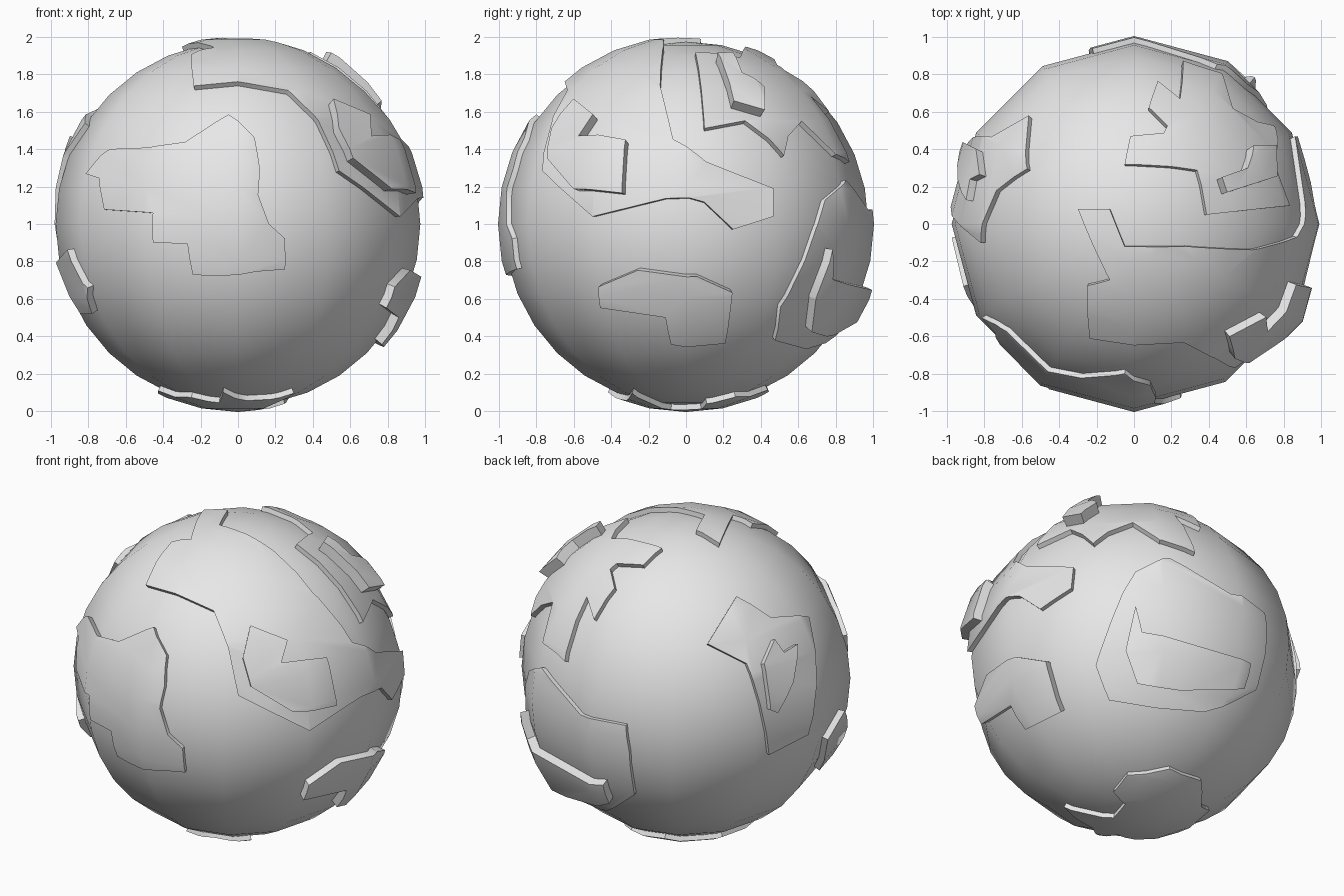
import bpy
import bmesh
import math
from mathutils import Vector

cube = bpy.data.objects.get("Cube")
if cube:
    bpy.data.objects.remove(cube)

CENTRE = Vector((0, 0, 1))
GLOBE_RADIUS = 0.975
LAND, HILL = 1.005, 1.06      # heights of the two raised levels

stone = bpy.data.materials.new("light_grey")
stone.use_nodes = True
colour = (0.8, 0.8, 0.8, 1)
stone.diffuse_color = colour
stone.node_tree.nodes["Principled BSDF"].inputs["Base Color"].default_value = colour


def add_object(name, bm):
    mesh = bpy.data.meshes.new(name)
    bm.to_mesh(mesh)
    bm.free()
    obj = bpy.data.objects.new(name, mesh)
    obj.location = CENTRE
    bpy.context.collection.objects.link(obj)
    return obj


def finish(obj):
    mesh = obj.data
    mesh.materials.clear()
    mesh.materials.append(stone)
    for face in mesh.polygons:
        face.use_smooth = True
        face.material_index = 0
    mesh.set_sharp_from_angle(angle=math.radians(40))


def add_globe(name, radius):
    bm = bmesh.new()
    bmesh.ops.create_uvsphere(bm, u_segments=12, v_segments=16, radius=radius)
    return add_object(name, bm)


# Drawing planes for the outlines: right axis and up axis
X, Y, Z = Vector((1, 0, 0)), Vector((0, 1, 0)), Vector((0, 0, 1))


def tilted(azimuth, elevation):
    a, e = math.radians(azimuth), math.radians(elevation)
    out = Vector((math.cos(a), math.sin(a), 0))
    return Z.cross(out), Z * math.cos(e) - out * math.sin(e)


FRONT, SIDE, TOP, BOTTOM = (X, Z), (Y, Z), (X, Y), (X, -Y)
BACK_LEFT, BACK_LOW = tilted(125, 25), tilted(50, -30)


def on_globe(plane, points, radius=1.0):
    """Project flat outline points onto the near side of the globe."""
    right, up = plane
    toward = right.cross(up)
    result = []
    for u, v in points:
        depth = math.sqrt(max(radius ** 2 - u * u - v * v, 0))
        result.append((right * u + up * v + toward * depth).normalized())
    return result


def add_plate(name, outline, radius):
    """Cut a radial wedge with the given outline from a larger globe."""
    middle = sum(outline, Vector()).normalized()
    bm = bmesh.new()
    rims = [[bm.verts.new(p * (reach / p.dot(middle))) for p in outline]
            for reach in (0.4, 1.3)]
    inner, outer = rims
    bm.faces.new(inner)
    bm.faces.new(outer)
    for i in range(len(outline)):
        j = (i + 1) % len(outline)
        bm.faces.new((inner[i], inner[j], outer[j], outer[i]))
    bmesh.ops.recalc_face_normals(bm, faces=bm.faces)
    plate = add_object(name, bm)

    shell = add_globe("shell_cutter", radius)
    shell.hide_render = True
    cut = plate.modifiers.new("cut", 'BOOLEAN')
    cut.operation = 'INTERSECT'
    cut.solver = 'EXACT'
    cut.object = shell
    bpy.context.view_layer.update()
    graph = bpy.context.evaluated_depsgraph_get()
    baked = bpy.data.meshes.new_from_object(plate.evaluated_get(graph))
    plate.modifiers.clear()
    plate.data = baked
    bpy.data.objects.remove(shell)
    finish(plate)


# Main body
finish(add_globe("globe", GLOBE_RADIUS))

# Front continent
add_plate("front_land", on_globe(FRONT, [
    (-.05, 1.59 - 1), (.09, .47), (.12, .3), (.11, .16), (.17, 0), (.26, -.08),
    (.26, -.25), (.1, -.26), (-.14, -.285), (-.25, -.28), (-.28, -.11),
    (-.46, -.1), (-.46, .06), (-.74, .08), (-.76, .25), (-.82, .27),
    (-.75, .37), (-.7, .41), (-.47, .41), (-.29, .45)]), LAND)

# Long continent from the crown down the left side
add_plate("crown_land",
          on_globe(TOP, [(-.3, .08), (-.13, .08), (-.05, -.12), (.28, -.12)])
          + on_globe(SIDE, [
              (-.14, .75), (-.07, .46), (.11, .34), (.47, .19), (.47, .04),
              (.26, -.03), (.1, .12), (.02, .14), (-.11, .14), (-.5, .04)])
          + on_globe(FRONT, [(.55, .29), (.43, .55), (.27, .72), (.02, .76)])
          + on_globe(TOP, [(-.24, -.62), (-.25, -.33), (-.13, -.3)]), LAND)
add_plate("crown_hill", on_globe(SIDE, [
    (-.61, .68), (-.5, .59), (-.585, .48), (-.33, .46), (-.35, .17),
    (-.61, .19), (-.76, .36), (-.73, .52)], 1.05), HILL)

# Jagged continent behind the crown
add_plate("jagged_land",
          on_globe(SIDE, [
              (.05, .92), (.1, .52), (.32, .56), (.53, .37), (.56, .48),
              (.63, .56), (.8, .37), (.87, .36)])
          + on_globe(TOP, [
              (.27, .9), (.25, .68), (.13, .78), (.08, .63), (.18, .53),
              (.16, .49), (-.02, .47), (-.05, .32), (.34, .29)]), LAND)
add_plate("jagged_hill", on_globe(TOP, [
    (.64, .42), (.76, .42), (.78, .26), (.5, .17), (.47, .25), (.61, .3)],
    HILL), HILL + .01)

# Back continent
add_plate("back_land", on_globe(BACK_LOW, [
    (-.15, -.17), (-.23, .04), (-.07, .48), (.01, .61), (.21, .68),
    (.58, .47), (.64, .45), (.8, .36), (.81, .19), (.74, -.11),
    (.42, -.24)]), LAND)
add_plate("back_hill", on_globe(BACK_LOW, [
    (.01, .4), (.05, .24), (.7, .05), (.66, -.1), (.27, -.11), (.02, -.07),
    (-.05, .13)], 1.05), HILL)

# Right side continent
add_plate("right_land", on_globe(BACK_LEFT, [
    (.3, .45), (.51, .33), (.74, .33), (.765, .1), (.74, -.38), (.5, -.5),
    (.36, .05), (.13, .17)]), LAND)
add_plate("right_hill", on_globe(BACK_LEFT, [
    (.54, .2), (.6, .12), (.68, .17), (.66, -.06), (.56, -.25), (.51, -.23),
    (.47, .05)], 1.05), HILL - .01)

# Islands low on both sides
add_plate("left_island", on_globe(SIDE, [
    (-.46, -.33), (-.26, -.25), (.06, -.28), (.25, -.37), (.21, -.64),
    (-.08, -.64), (-.11, -.5), (-.45, -.44)]), LAND + .02)
add_plate("right_island",
          on_globe(FRONT, [(-.93, -.14), (-.8, -.34), (-.78, -.48)])
          + on_globe(BACK_LEFT, [(.8, -.59), (.84, -.4)]), LAND + .01)

# Polar land underneath
add_plate("polar_land", on_globe(BOTTOM, [
    (.3, .29), (.09, .08), (.135, -.08), (.25, -.11), (.275, -.265),
    (.09, -.44), (-.155, -.44), (-.31, -.25), (-.41, -.21), (-.43, .1),
    (-.25, .28), (-.1, .27), (-.08, .42), (.05, .32)]), LAND)
